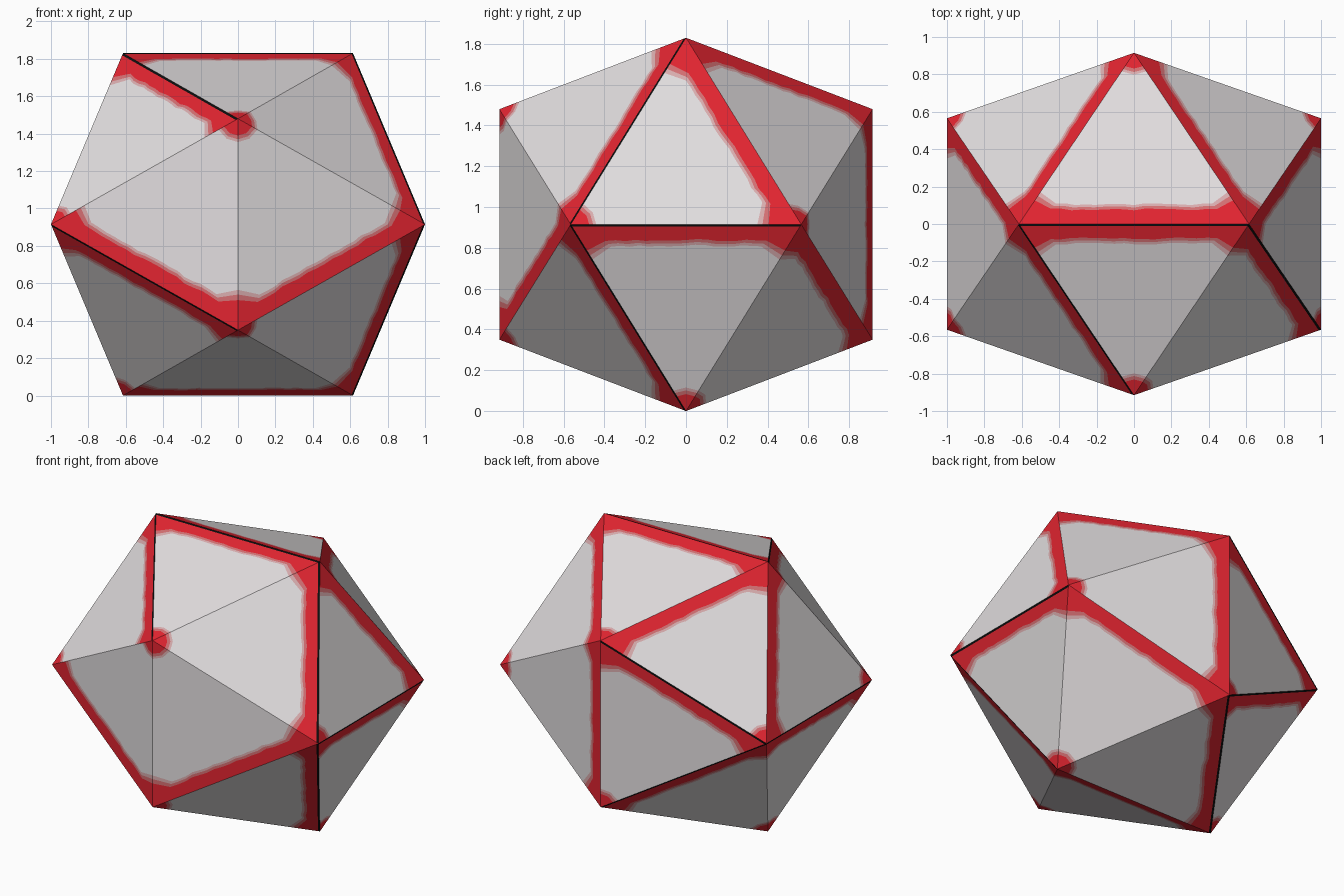
import bpy, bmesh, random
from mathutils import Vector

if "Cube" in bpy.data.objects:
    bpy.data.objects.remove(bpy.data.objects["Cube"])

random.seed(4)


def material(name, rgb):
    m = bpy.data.materials.new(name)
    m.diffuse_color = (*rgb, 1)
    m.use_nodes = True
    m.node_tree.nodes["Principled BSDF"].inputs["Base Color"].default_value = m.diffuse_color
    return m


mats = [material("pale grey", (0.76, 0.73, 0.74)),
        material("red", (0.76, 0.018, 0.03)),
        material("rose", (0.66, 0.16, 0.17)),
        material("faded rose", (0.70, 0.42, 0.43)),
        material("black", (0.004, 0.004, 0.004))]
GREY, RED, ROSE, FADED, BLACK = range(5)

# twelve corners of the stretched icosahedron, standing on an edge
P, Q, H = 0.565, 0.915, 0.915
V = {}
for s, t, b, r, l in ((1, "T", "B", None, None), (-1, "t", "b", None, None)):
    V[t] = Vector((s * 0.615, 0, H + Q))
    V[b] = Vector((s * 0.615, 0, H - Q))
for s, up, low, right, left in ((-1, "F", "f", "R", "L"), (1, "K", "k", "S", "M")):
    V[up] = Vector((0, s * Q, H + P))
    V[low] = Vector((0, s * Q, H - P))
    V[right] = Vector((1, s * P, H))
    V[left] = Vector((-1, s * P, H))

# each face: painted edge (two corners) then apex; "*" adds the black edge line
FACES = ("TtF* TtK Bbf RfF LfF KkS KMk* TSR RSB* tML LMb* "
         "TRF* tFL* TKS tKM RBf* Lfb* Skb_ kMb* kbB*").replace("Skb_", "SkB").split()

bm = bmesh.new()
centre = Vector((0, 0, H))


def add(points, mat):
    f = bm.faces.new([bm.verts.new(p) for p in points])
    f.material_index = mat
    f.normal_update()
    if f.normal.dot(f.calc_center_median() - centre) < 0:
        f.normal_flip()


def painted_face(a, b, c, line):
    along = (b - a).normalized()
    length = (b - a).length
    inward = (c - a) - along * (c - a).dot(along)
    inward.normalize()
    ac, bc = (c - a).normalized(), (c - b).normalized()
    n = 16
    jitter = [random.uniform(-0.006, 0.006) for _ in range(n + 1)]

    def straight(h):
        # contour parallel to the edge
        k = h / ac.dot(inward)
        m = h / bc.dot(inward)
        return [a + ac * k, b + bc * m]

    def band(h, flare):
        # ragged contour that widens at both corners
        x0 = flare * 0.5 + 0.09
        mid = [a + along * (x0 + (length - 2 * x0) * i / n) + inward * (h + jitter[i])
               for i in range(n + 1)]
        return [a + ac * flare] + mid + [b + bc * flare]

    def tip(r):
        # rounded contour around the apex
        return [c - ac * r, c - (ac + bc).normalized() * r, c - bc * r]

    steps = [([a, b], None)]
    if line:
        steps.append((straight(0.012), BLACK))
    steps += [(band(0.083, 0.16), RED), (band(0.099, 0.19), ROSE),
              (band(0.113, 0.215), FADED), (tip(0.125), GREY),
              (tip(0.11), FADED), (tip(0.09), ROSE), ([c], RED)]
    for (low, _), (high, mat) in zip(steps, steps[1:]):
        add(low + high[::-1], mat)


for spec in FACES:
    painted_face(V[spec[0]], V[spec[1]], V[spec[2]], spec.endswith("*"))

bmesh.ops.remove_doubles(bm, verts=bm.verts, dist=1e-5)
mesh = bpy.data.meshes.new("faceted_ball")
bm.to_mesh(mesh)
bm.free()
for m in mats:
    mesh.materials.append(m)
ball = bpy.data.objects.new("faceted_ball", mesh)
bpy.context.collection.objects.link(ball)
